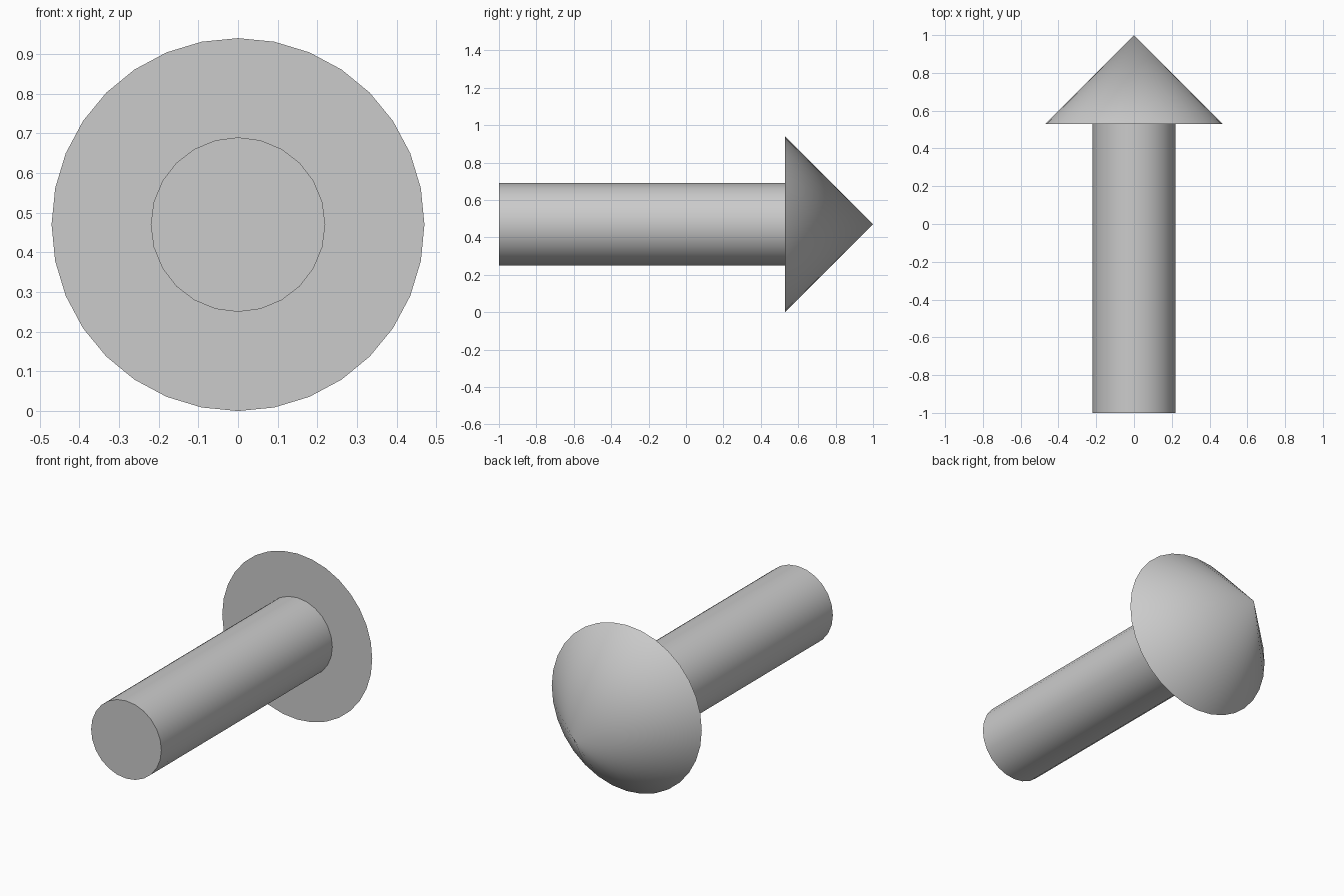
import bpy
from math import radians

if "Cube" in bpy.data.objects:
    bpy.data.objects.remove(bpy.data.objects["Cube"])

HEAD_RADIUS = 0.47
SHAFT_RADIUS = 0.22
HEAD_BASE_Y = 0.53


def round_part(name, sides, r_back, r_front, y_back, y_front):
    """Round solid lying along y, from y_back to y_front."""
    bpy.ops.mesh.primitive_cone_add(
        vertices=sides, radius1=r_back, radius2=r_front,
        depth=y_front - y_back, end_fill_type='NGON',
        location=(0, (y_back + y_front) / 2, HEAD_RADIUS),
        rotation=(radians(-90), 0, 0))
    part = bpy.context.object
    part.name = name
    bpy.ops.object.shade_smooth_by_angle(angle=radians(30))
    return part


# Cylindrical shaft, meeting the flat back of the head
round_part("arrow_shaft", 24, SHAFT_RADIUS, SHAFT_RADIUS, -1.0, HEAD_BASE_Y)

# Conical head with its tip pointing to +y
round_part("arrow_head", 32, HEAD_RADIUS, 0.0, HEAD_BASE_Y, 1.0)
